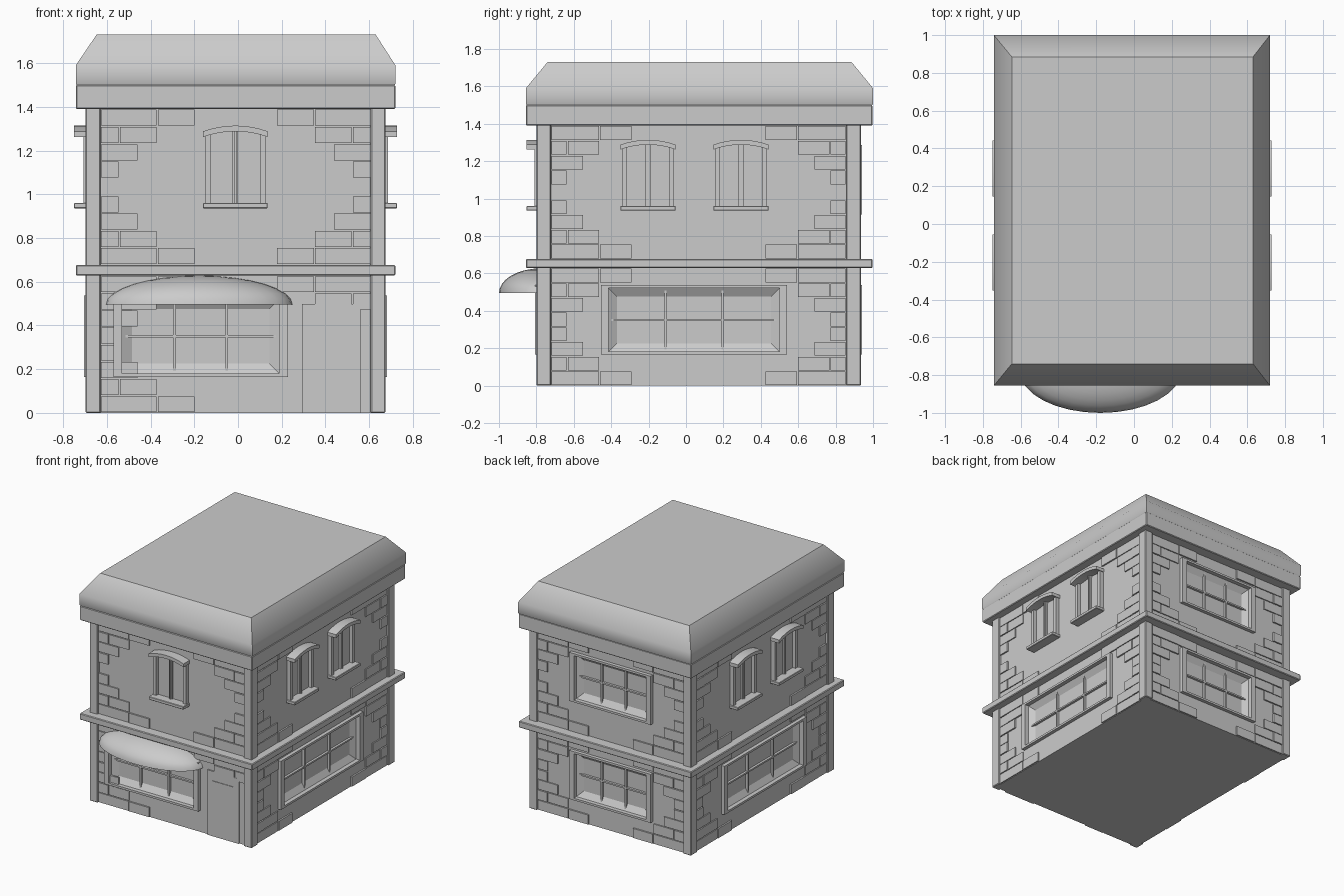
import bpy, bmesh, math
from mathutils import Vector

if "Cube" in bpy.data.objects:
    bpy.data.objects.remove(bpy.data.objects["Cube"])

# Wall planes: each face maps (along, height, outward) to world space
X0, X1, Y0, Y1 = -0.677, 0.655, -0.78, 0.915
FACES = {
    "front": lambda u, z, o: Vector((u, Y0 - o, z)),
    "back": lambda u, z, o: Vector((u, Y1 + o, z)),
    "right": lambda u, z, o: Vector((X1 + o, u, z)),
    "left": lambda u, z, o: Vector((X0 - o, u, z)),
}


def finish(bm, name, bevel=0.0, smooth=None):
    bmesh.ops.recalc_face_normals(bm, faces=bm.faces)
    me = bpy.data.meshes.new(name)
    bm.to_mesh(me)
    bm.free()
    ob = bpy.data.objects.new(name, me)
    bpy.context.collection.objects.link(ob)
    if bevel:
        m = ob.modifiers.new("edge", "BEVEL")
        m.width, m.segments = bevel, 1
    if smooth:
        bpy.ops.object.select_all(action="DESELECT")
        ob.select_set(True)
        bpy.context.view_layer.objects.active = ob
        bpy.ops.object.shade_smooth_by_angle(angle=math.radians(smooth))
    return ob


def skin(bm, rings):
    """Closed solid through a stack of equal-length loops."""
    vs = [[bm.verts.new(p) for p in r] for r in rings]
    n = len(vs[0])
    for a, b in zip(vs, vs[1:]):
        for i in range(n):
            bm.faces.new((a[i], a[(i + 1) % n], b[(i + 1) % n], b[i]))
    bm.faces.new(vs[0])
    bm.faces.new(vs[-1])


def rect(x0, x1, y0, y1):
    return [(x0, y0), (x1, y0), (x1, y1), (x0, y1)]


def slab(bm, face, u0, u1, z0, z1, o0, o1, taper=0.0):
    f = FACES[face]
    skin(bm, [[f(u, z, o0) for u, z in rect(u0 + taper, u1 - taper, z0 + taper, z1 - taper)],
              [f(u, z, o1) for u, z in rect(u0, u1, z0, z1)]])


def stack(name, levels, **kw):
    """Horizontal rectangles (x0, x1, y0, y1, z) skinned upward."""
    bm = bmesh.new()
    skin(bm, [[Vector((x, y, l[4])) for x, y in rect(*l[:4])] for l in levels])
    return finish(bm, name, **kw)


# Main structure
walls = stack("walls", [(X0, X1, Y0, Y1, 0.0), (X0, X1, Y0, Y1, 1.42)])
stack("floor_ledge", [(-0.742, 0.72, -0.856, 0.997, z) for z in (0.628, 0.677)], bevel=0.005)
stack("roof_trim", [(-0.742, 0.72, -0.856, 0.997, z) for z in (1.39, 1.50)], bevel=0.005)
stack("roof_cap", [(-0.735, 0.713, -0.849, 0.993, 1.495), (-0.742, 0.72, -0.856, 1.0, 1.505),
                   (-0.742, 0.72, -0.856, 1.0, 1.59), (-0.647, 0.63, -0.74, 0.885, 1.73)], smooth=40)
for sx, xa, xb in (("left", -0.697, -0.628), ("right", 0.607, 0.675)):
    for sy, ya, yb in (("front", -0.80, -0.722), ("back", 0.857, 0.935)):
        stack(f"{sx}_{sy}_corner_post", [(xa, xb, ya, yb, z) for z in (0.0, 1.41)], bevel=0.005)

# Staggered corner bricks: lengths per course, growing toward the floor and ceiling
COURSES = [(0.26, 0.174), (0.087, 0.174), (0.174,), (0.087,), ()]
GAP = 0.003


def bricks(face, a, b):
    bm = bmesh.new()
    for base, top, rows in ((0.0, 0.628, 8), (0.677, 1.39, 9)):
        h = (top - base) / rows
        for r in range(rows):
            z = base + r * h
            for start, d in ((a, 1), (b, -1)):
                if face == "front" and d < 0 and z < 0.45:
                    continue  # doorway
                u = start
                for i, length in enumerate(COURSES[min(r, rows - 1 - r)]):
                    e = u + d * length
                    lo, hi = min(u, e), max(u, e)
                    slab(bm, face, lo + GAP, hi - GAP, z + GAP, z + h - GAP,
                         -0.005, 0.012 if (r + i) % 2 else 0.009)
                    u = e
    finish(bm, f"{face}_corner_bricks")


for face in FACES:
    bricks(face, *((-0.63, 0.61) if face in ("front", "back") else (-0.722, 0.857)))

# Wide windows: tapered recess, frame and glazing bars
cut = bmesh.new()


def wide_window(name, face, u0, u1, z0, z1):
    w, t, out = 0.04, 0.016, 0.027
    slab(cut, face, u0 + w, u1 - w, z0 + t, z1 - t, -0.035, 0.002, )
    bm = bmesh.new()
    f = FACES[face]
    loops = []
    for du, dz, o in ((0, 0, -0.01), (0, 0, out), (w, t, out), (w, t, -0.005), (w + 0.045, t + 0.045, -0.032)):
        loops.append([bm.verts.new(f(u, z, o)) for u, z in rect(u0 + du, u1 - du, z0 + dz, z1 - dz)])
    for a, b in zip(loops, loops[1:]):
        for i in range(4):
            bm.faces.new((a[i], a[(i + 1) % 4], b[(i + 1) % 4], b[i]))
    bm.faces.new(loops[-1])
    finish(bm, name + "_frame")
    bm = bmesh.new()
    ia, ib, ja, jb = u0 + w, u1 - w, z0 + t, z1 - t
    for k in (1, 2):
        c = ia + (ib - ia) * k / 3
        slab(bm, face, c - 0.006, c + 0.006, ja, jb, -0.034, -0.012)
    c = (ja + jb) / 2
    slab(bm, face, ia, ib, c - 0.006, c + 0.006, -0.034, -0.014)
    finish(bm, name + "_bars")


wide_window("front_shop_window", "front", -0.57, 0.228, 0.165, 0.537)
wide_window("right_shop_window", "right", -0.455, 0.54, 0.165, 0.537)
wide_window("left_shop_window", "left", -0.455, 0.54, 0.165, 0.537)
wide_window("back_lower_window", "back", -0.36, 0.33, 0.165, 0.537)
wide_window("back_upper_window", "back", -0.36, 0.33, 0.915, 1.287)

cutter = finish(cut, "window_cutter")
cutter.hide_render = True
cutter.hide_viewport = True
m = walls.modifiers.new("window_recesses", "BOOLEAN")
m.object, m.operation, m.solver = cutter, "DIFFERENCE", "EXACT"


# Small arched windows: jambs, mullion, sill and curved lintel
def arched_window(name, face, c):
    hw, out = 0.148, 0.073
    bm = bmesh.new()
    for s in (-1, 1):
        e = sorted((c + s * (hw - 0.008), c + s * (hw - 0.035)))
        slab(bm, face, *e, 0.95, 1.275, -0.01, 0.03)
    slab(bm, face, c - 0.013, c + 0.013, 0.95, 1.29, -0.01, 0.018)
    slab(bm, face, c - 0.004, c + 0.004, 0.95, 1.29, 0.0, 0.026)
    slab(bm, face, c - hw + 0.01, c + hw - 0.01, 0.95, 1.275, -0.01, 0.005)
    finish(bm, name + "_frame")
    bm = bmesh.new()
    slab(bm, face, c - hw, c + hw, 0.936, 0.96, -0.01, out)
    finish(bm, name + "_sill", bevel=0.003)
    bm = bmesh.new()
    ts = [i / 4 - 1 for i in range(9)]
    outline = [(c + hw * t, 1.262 + 0.026 * (1 - t * t)) for t in ts]
    outline += [(c + hw * t, 1.288 + 0.026 * (1 - t * t)) for t in reversed(ts)]
    f = FACES[face]
    skin(bm, [[f(u, z, o) for u, z in outline] for o in (-0.01, out)])
    finish(bm, name + "_lintel", smooth=30)


arched_window("front_arched_window", "front", -0.012)
for side in ("right", "left"):
    for i, y in enumerate((-0.203, 0.294)):
        arched_window(f"{side}_arched_window_{i + 1}", side, y)

# Door with a small pane
bm = bmesh.new()
slab(bm, "front", 0.293, 0.56, 0.0, 0.497, -0.01, 0.01)
finish(bm, "door")
bm = bmesh.new()
slab(bm, "front", 0.338, 0.512, 0.30, 0.425, 0.0, 0.014)
finish(bm, "door_pane")

# Domed awning: quarter of a flattened sphere against the front wall
bm = bmesh.new()
bmesh.ops.create_uvsphere(bm, u_segments=32, v_segments=16, radius=1)
for n in (Vector((0, 0, 1)), Vector((0, -1, 0))):
    r = bmesh.ops.bisect_plane(bm, geom=bm.verts[:] + bm.edges[:] + bm.faces[:], dist=1e-4,
                               plane_co=(0, 0, 0), plane_no=n, clear_inner=True)
    bmesh.ops.holes_fill(bm, edges=[e for e in bm.edges if e.is_boundary])
for v in bm.verts:
    v.co = Vector((-0.178 + 0.428 * v.co.x, -0.775 + 0.225 * v.co.y, 0.495 + 0.132 * v.co.z))
finish(bm, "awning", smooth=40)
